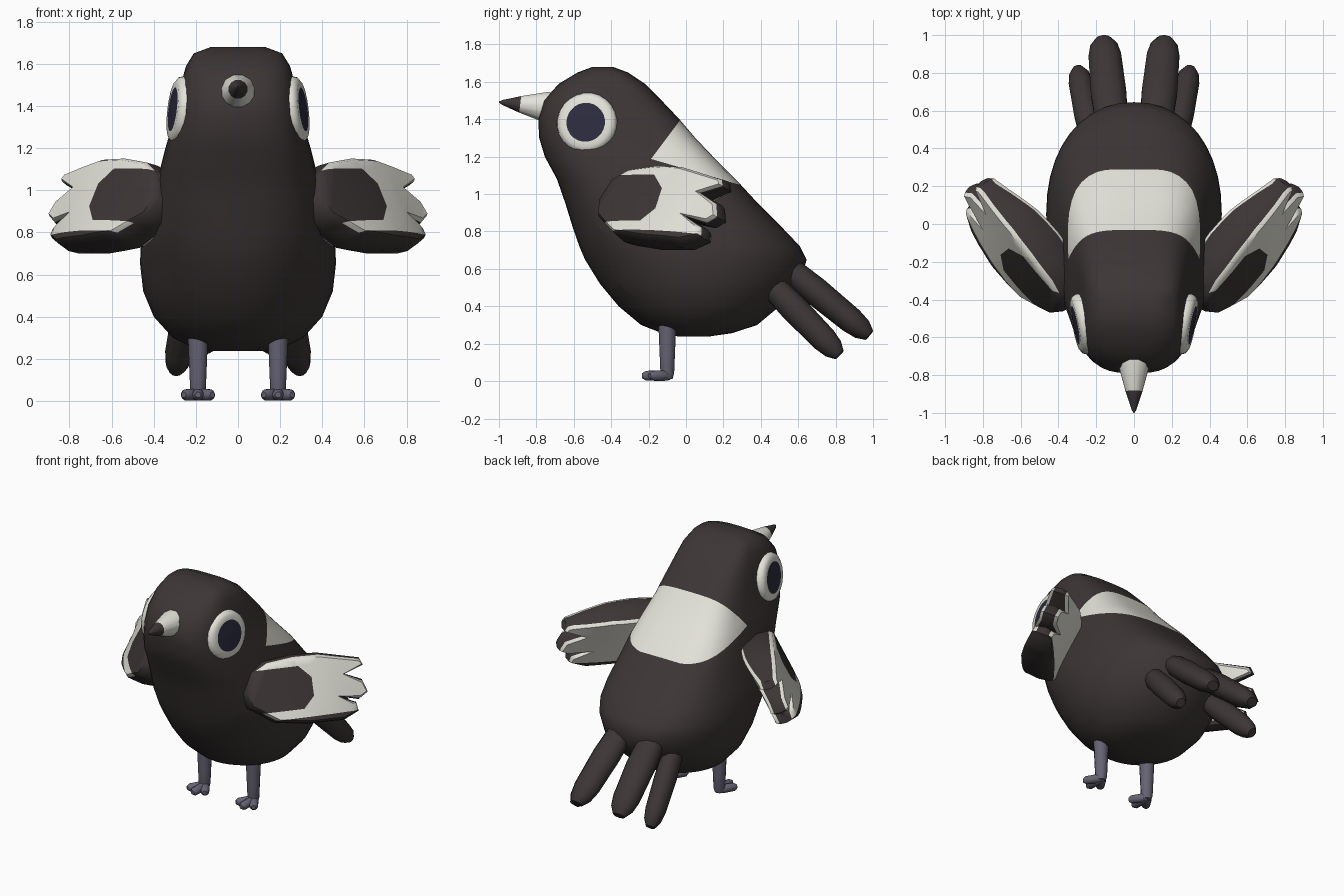
import bpy, bmesh, math
from mathutils import Vector, Matrix

if "Cube" in bpy.data.objects:
    bpy.data.objects.remove(bpy.data.objects["Cube"], do_unlink=True)


def material(name, r, g, b):
    m = bpy.data.materials.new(name)
    m.use_nodes = True
    m.diffuse_color = (r, g, b, 1)
    bsdf = m.node_tree.nodes["Principled BSDF"]
    bsdf.inputs["Base Color"].default_value = (r, g, b, 1)
    bsdf.inputs["Roughness"].default_value = 0.8
    return m


DARK = material("dark_plumage", 0.046, 0.036, 0.036)
WHITE = material("off_white", 0.78, 0.77, 0.7)
NAVY = material("pupil_navy", 0.026, 0.025, 0.05)
GREY = material("leg_grey", 0.13, 0.125, 0.17)


def loft_mesh(rings):
    """Skin a stack of equal point rings and cap both ends."""
    bm = bmesh.new()
    loops = [[bm.verts.new(p) for p in ring] for ring in rings]
    for a, b in zip(loops, loops[1:]):
        for i in range(len(a)):
            j = (i + 1) % len(a)
            bm.faces.new((a[i], a[j], b[j], b[i]))
    bm.faces.new(loops[0])
    bm.faces.new(loops[-1])
    bmesh.ops.recalc_face_normals(bm, faces=bm.faces)
    return bm


def cut(bm, point, normal):
    bmesh.ops.bisect_plane(bm, geom=bm.verts[:] + bm.edges[:] + bm.faces[:],
                           plane_co=point, plane_no=normal, dist=1e-5)


def paint(bm, rule):
    for f in bm.faces:
        f.material_index = rule(f.calc_center_median())


def finish(name, bm, mats, side=1, matrix=None, angle=50):
    """Place, mirror for the right side and shade."""
    bm.transform(matrix or Matrix())
    bm.transform(Matrix.Diagonal((side, 1, 1, 1)))
    bmesh.ops.recalc_face_normals(bm, faces=bm.faces)
    mesh = bpy.data.meshes.new(name)
    bm.to_mesh(mesh)
    bm.free()
    for m in mats:
        mesh.materials.append(m)
    ob = bpy.data.objects.new(name, mesh)
    bpy.context.collection.objects.link(ob)
    bpy.ops.object.select_all(action="DESELECT")
    ob.select_set(True)
    bpy.context.view_layer.objects.active = ob
    bpy.ops.object.shade_smooth_by_angle(angle=math.radians(angle))


def tube(a, b, profile, wide=1.0, sides=12):
    """Rings from a to b; profile holds (fraction, radius) pairs."""
    a, b = Vector(a), Vector(b)
    axis = (b - a).normalized()
    up = Vector((0, 0, 1)) if abs(axis.z) < 0.95 else Vector((0, 1, 0))
    u = axis.cross(up).normalized()
    v = u.cross(axis)
    turns = [math.tau * (i + 0.5) / sides for i in range(sides)]
    return [[a.lerp(b, t) + u * r * wide * math.cos(q) + v * r * math.sin(q)
             for q in turns] for t, r in profile]


# Body: height, front y, back y, half width
BODY = [(0.238, -0.04, 0.12, 0.13), (0.257, -0.13, 0.25, 0.22), (0.3, -0.24, 0.38, 0.31),
        (0.4, -0.36, 0.5, 0.4), (0.52, -0.46, 0.61, 0.45), (0.65, -0.54, 0.645, 0.465),
        (0.72, -0.57, 0.61, 0.463), (0.82, -0.605, 0.515, 0.445), (0.95, -0.645, 0.385, 0.408),
        (1.08, -0.69, 0.265, 0.375), (1.2, -0.755, 0.145, 0.345), (1.3, -0.785, 0.05, 0.315),
        (1.4, -0.79, -0.035, 0.294), (1.5, -0.76, -0.13, 0.272), (1.59, -0.68, -0.22, 0.247),
        (1.65, -0.58, -0.31, 0.21), (1.68, -0.5, -0.39, 0.13)]


def body_ring(z, front, back, half, count=40):
    """Rounded box section, boxier towards the shoulders and back."""
    boxy = min(1, max(0, (z - 0.6) / 0.5))
    mid, deep = (front + back) / 2, (back - front) / 2
    ring = []
    for i in range(count):
        q = math.tau * i / count
        c, s = math.cos(q), math.sin(q)
        power = 2 / (2 + boxy * (1.6 if s > 0 else 0.9))
        ring.append((half * math.copysign(abs(c) ** power, c),
                     mid + deep * math.copysign(abs(s) ** power, s), z))
    return ring


# White saddle across the back, bounded by three planes (point, outward normal)
SADDLE = [((0, -0.02, 1.41), (0, -0.8, 0.6)),
          ((0, 0.285, 1.05), (0, 0.64, -0.77)),
          ((0, -0.16, 1.18), (0, -0.28, -0.96))]


def inside(planes, c):
    return all((c - Vector(p)).dot(Vector(n)) < 0 for p, n in planes)


bm = loft_mesh([body_ring(*row) for row in BODY])
for p, n in SADDLE:
    cut(bm, p, n)
paint(bm, lambda c: int(inside(SADDLE, c)))
finish("body", bm, [DARK, WHITE], angle=60)

# Beak with dark tip
bm = loft_mesh(tube((0, -0.68, 1.457), (0, -1, 1.492),
                    [(0, 0.096), (0.2, 0.086), (0.645, 0.046), (0.94, 0.014), (1, 0.003)]))
paint(bm, lambda c: int(c.y < -0.888))
finish("beak", bm, [WHITE, DARK])

# Wing outline: distance along the wing, height across it
OUTLINE = [(-0.04, -0.085), (-0.07, 0.015), (-0.01, 0.14), (0.1, 0.2), (0.28, 0.22),
           (0.45, 0.215), (0.73, 0.15), (0.75, 0.1), (0.62, 0.06), (0.735, 0.01),
           (0.765, -0.075), (0.7, -0.115), (0.565, -0.08), (0.68, -0.13),
           (0.69, -0.19), (0.58, -0.235), (0.35, -0.23), (0.13, -0.2)]
PATCH = [((0.38, 0, 0), (1, 0, 0)), ((0, 0.15, 0), (0, 1, 0)), ((0, -0.125, 0), (0, -1, 0)),
         ((0.36, 0.09, 0), (0.7, 0.7, 0)), ((0.37, -0.06, 0), (0.7, -0.7, 0))]
GUIDES = [((0.03, 0, 0), (1, 0, 0)), ((0.2, 0, 0), (1, 0, 0)), ((0.5, 0, 0), (1, 0, 0)),
          ((0, -0.18, 0), (0, 1, 0))]


def wing_ring(inset, w):
    pts = [Vector(p) for p in OUTLINE]
    ring = []
    for i, p in enumerate(pts):
        a = (p - pts[i - 1]).normalized()
        b = (pts[(i + 1) % len(pts)] - p).normalized()
        t = (a + b).normalized()
        ring.append((p.x + t.y * inset, p.y - t.x * inset, w))
    return ring


def wing_colour(c):
    """Both broad faces are white; rim, root and the outer patch stay dark."""
    if c.x < 0.03 or c.y < -0.18 or abs(c.z) < 0.04:
        return 0
    return int(c.z < 0 or not inside(PATCH, c))


out = Vector((0.62, 0.78, 0)).normalized()
flat = Vector((out.y, -out.x, 0))
rise = Vector((0, 0, 0.93)) - flat * 0.37
face = out.cross(rise)
wing_frame = Matrix((out, rise, face)).transposed().to_4x4()
wing_frame.translation = (0.375, -0.385, 0.93)

for side, label in ((1, "left"), (-1, "right")):
    # Wing, swollen in the middle on both faces
    layers = [(0.025, -0.06), (0.01, -0.04), (0, 0), (0.01, 0.04), (0.025, 0.06)]
    bm = loft_mesh([wing_ring(*layer) for layer in layers])
    bmesh.ops.triangulate(bm, faces=[f for f in bm.faces if len(f.verts) > 4])
    for p, n in PATCH + GUIDES:
        cut(bm, p, n)
    paint(bm, wing_colour)
    for v in bm.verts:
        swell = 0.05 * max(0, 1 - ((v.co.x - 0.27) / 0.42) ** 2)
        way = max(-1, min(1, v.co.z / 0.04))
        v.co.z += swell * way * (1 - 2 * way * v.co.y)
    finish(label + "_wing", bm, [DARK, WHITE], side, wing_frame)

    # Eye: domed disc with the pupil as its middle faces
    look = Vector((1, -0.19, 0.12)).normalized()
    bm = loft_mesh(tube((0, 0, 0), look, [(-0.05, 0.16), (0, 0.163), (0.02, 0.156), (0.034, 0.135),
                                          (0.034, 0.105), (0.038, 0.05), (0.039, 0.01)], sides=24))
    paint(bm, lambda c: int(c.dot(look) > 0 and (c - look * c.dot(look)).length < 0.104))
    finish(label + "_eye", bm, [WHITE, NAVY], side, Matrix.Translation((0.277, -0.53, 1.38)))

    # Tail feathers
    taper = [(0, 0.05), (0.15, 0.07), (0.4, 0.076), (0.8, 0.07), (0.92, 0.058), (1, 0.032)]
    for kind, a, b, wide in (("inner", (0.115, 0.5, 0.64), (0.163, 0.98, 0.245), 1.3),
                             ("outer", (0.215, 0.42, 0.55), (0.297, 0.82, 0.14), 0.95)):
        finish(f"{label}_{kind}_tail_feather", loft_mesh(tube(a, b, taper, wide, 10)), [DARK], side)

    # Leg and toes
    leg = tube((0.19, -0.1, 0.32), (0.19, -0.1, 0.012), [(0, 0.05), (0.6, 0.042), (0.9, 0.038), (1, 0.03)])
    finish(label + "_leg", loft_mesh(leg), [GREY], side)
    toe = [(0, 0.024), (0.3, 0.029), (0.85, 0.027), (1, 0.014)]
    for name, dx, y in (("inner", -0.068, -0.195), ("middle", 0, -0.235), ("outer", 0.068, -0.195)):
        finish(f"{label}_{name}_toe", loft_mesh(tube((0.19, -0.09, 0.029), (0.19 + dx, y, 0.029), toe)),
               [GREY], side)
